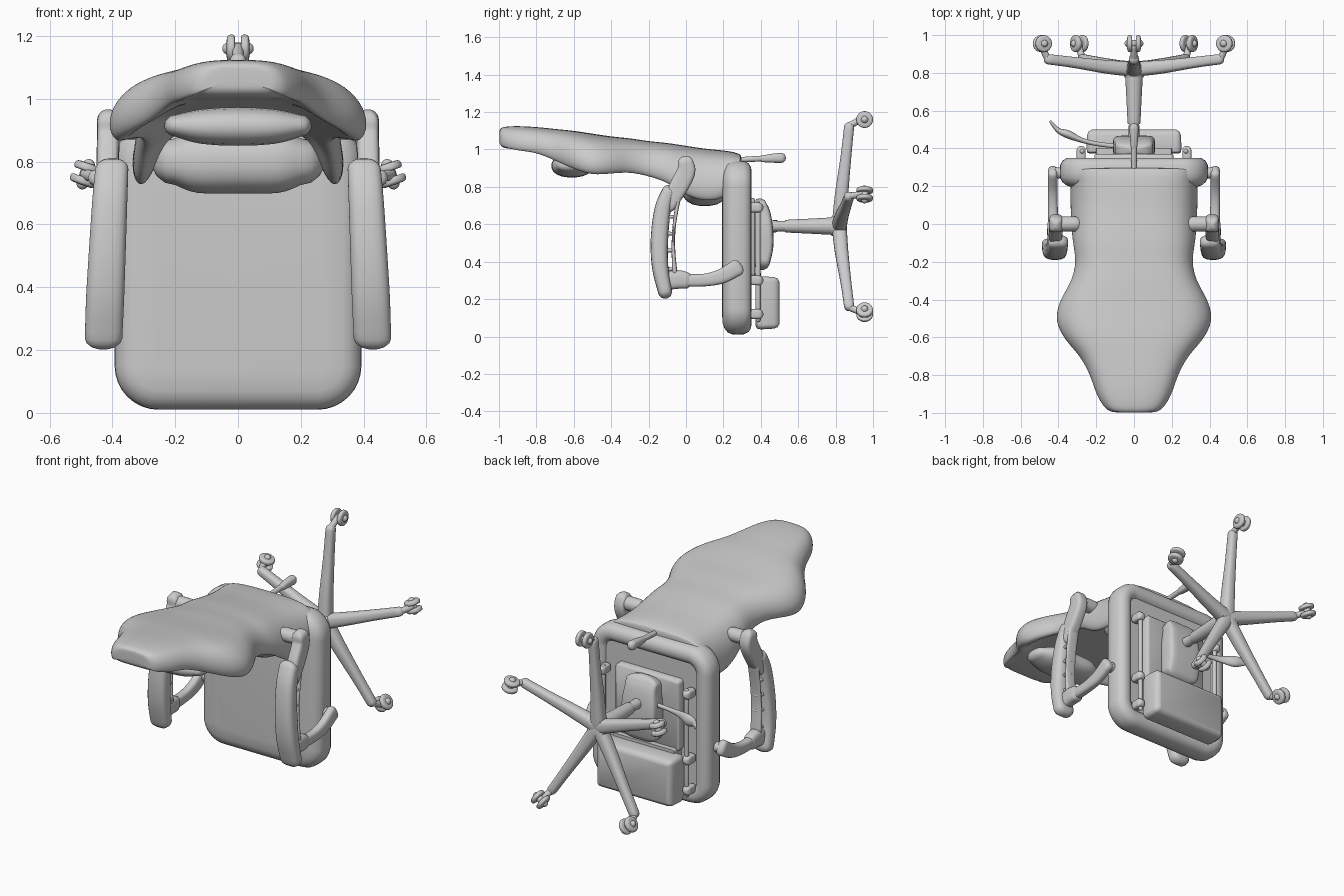
import bpy, bmesh
from math import sin, cos, pi, radians, copysign
from mathutils import Vector


def smooth_rows(rows, k=4):
    # Catmull-Rom interpolation of rows of numbers
    out = []
    for i in range(len(rows) - 1):
        a, b, c, d = (rows[max(0, min(len(rows) - 1, i + j))] for j in (-1, 0, 1, 2))
        for s in range(k):
            t = s / k
            out.append([0.5 * (2 * q + (r - p) * t + (2 * p - 5 * q + 4 * r - w) * t * t
                        + (3 * q - p - 3 * r + w) * t ** 3) for p, q, r, w in zip(a, b, c, d)])
    return out + [list(rows[-1])]


def loft(name, rings, angle=40, subsurf=0):
    bm = bmesh.new()
    vs = [[bm.verts.new(p) for p in r] for r in rings]
    n = len(vs[0])
    for a, b in zip(vs, vs[1:]):
        for i in range(n):
            bm.faces.new((a[i], a[(i + 1) % n], b[(i + 1) % n], b[i]))
    bm.faces.new(vs[0])
    bm.faces.new(vs[-1])
    bmesh.ops.recalc_face_normals(bm, faces=bm.faces)
    me = bpy.data.meshes.new(name)
    bm.to_mesh(me)
    bm.free()
    ob = bpy.data.objects.new(name, me)
    bpy.context.collection.objects.link(ob)
    bpy.ops.object.select_all(action='DESELECT')
    ob.select_set(True)
    bpy.context.view_layer.objects.active = ob
    if subsurf:
        bpy.ops.object.shade_smooth()
        ob.modifiers.new("sub", 'SUBSURF').levels = subsurf
        ob.modifiers["sub"].render_levels = subsurf
    else:
        bpy.ops.object.shade_smooth_by_angle(angle=radians(angle))
    return ob


def sweep(name, rows, u, p=2.0, n=20, rounded=True):
    # rows: x, y, z, half-size along u, half-size across; superellipse section
    rows = smooth_rows(rows)
    u = Vector(u).normalized()
    rings = []

    def ring(c, a, b, v):
        pts = []
        for i in range(n):
            t = 2 * pi * (i + 0.5) / n
            e = 2 / p
            pts.append(c + u * a * copysign(abs(cos(t)) ** e, cos(t))
                       + v * b * copysign(abs(sin(t)) ** e, sin(t)))
        return pts

    last = len(rows) - 1
    for i, (x, y, z, a, b) in enumerate(rows):
        t = (Vector(rows[min(i + 1, last)][:3]) - Vector(rows[max(i - 1, 0)][:3])).normalized()
        v = t.cross(u).normalized()
        c = Vector((x, y, z))
        caps = [(0, 1)]
        if rounded and i in (0, last):
            caps = [(sin(radians(k)) * min(a, b), cos(radians(k))) for k in (0, 25, 50, 70, 83)]
        if i == 0:
            caps = [(-o, s) for o, s in reversed(caps)]
        for o, s in caps:
            rings.append(ring(c + t * o, a * s, b * s, v))
    return loft(name, rings)


def slab(name, x, z, w, h, r, rows, n=6):
    # rounded rectangle in x-z lofted along y; rows: y, inset
    rings = []
    for y, d in rows:
        rr = max(r - d, 0.005)
        pts = []
        for q, (sx, sz) in enumerate(((1, 1), (-1, 1), (-1, -1), (1, -1))):
            for k in range(n + 1):
                t = (q + k / n) * pi / 2
                pts.append((x + sx * (w - d - rr) + rr * cos(t), y, z + sz * (h - d - rr) + rr * sin(t)))
        rings.append(pts)
    return loft(name, rings, 50)


# seat cushion, with a recessed panel underneath
slab("seat", 0, 0.475, 0.393, 0.465, 0.14,
     [(0.192, 0.12), (0.196, 0.06), (0.205, 0.035), (0.222, 0.013), (0.245, 0.002), (0.27, 0),
      (0.31, 0.002), (0.335, 0.014), (0.348, 0.035), (0.35, 0.06), (0.342, 0.085), (0.325, 0.095)], 8)

# winged backrest: y, half width, top, underside middle, wing bottom
back = [(-.998, .10, 1.10, 1.04, 1.04), (-.98, .15, 1.12, 1.01, 1.02), (-.9, .20, 1.125, 1.0, 1.0),
        (-.8, .235, 1.12, .995, .985), (-.7, .29, 1.11, .985, .945), (-.6, .375, 1.10, .975, .90),
        (-.5, .415, 1.085, .965, .87), (-.4, .39, 1.07, .955, .875), (-.3, .335, 1.06, .945, .88),
        (-.2, .312, 1.045, .935, .86), (-.1, .325, 1.035, .925, .825), (0, .335, 1.02, .915, .76),
        (.1, .338, 1.005, .905, .73), (.2, .338, .995, .9, .745), (.26, .325, .985, .9, .83),
        (.297, .28, .97, .92, .925)]
rings = []
for y, w, zt, zc, zb in smooth_rows(back, 2):
    d = zt - zb
    half = [(.3, zt), (.58, zt - .06 * d), (.8, zt - .17 * d), (.96, zt - .45 * d), (1.01, zt - .8 * d),
            (.95, zb - .01), (.85, zb), (.74, zc * .5 + zb * .5), (.6, zc), (.3, zc)]
    rings.append([(f * w, y, z) for f, z in half] + [(-f * w, y, z) for f, z in reversed(half)])
loft("backrest", rings, subsurf=2)

# pillows
sweep("head_pillow", [(-.20, -.62, .915, .07, .035), (-.12, -.61, .912, .105, .055), (0, -.61, .912, .11, .062),
                      (.12, -.61, .912, .105, .055), (.20, -.62, .915, .07, .035)], (0, 1, 0), 2.3)
sweep("lumbar_pillow", [(-.20, .1, .80, .10, .075), (-.13, .1, .80, .12, .1), (0, .1, .80, .125, .102),
                        (.13, .1, .80, .12, .1), (.20, .1, .80, .10, .075)], (0, 1, 0), 2.5)

# arms, one set per side
for s, side in ((1, "right"), (-1, "left")):
    X = (1, 0, 0)
    sweep(side + "_arm_pad", [(s * .402, -.095, .775, .053, .035), (s * .408, -.125, .68, .056, .044),
                              (s * .416, -.142, .52, .059, .047), (s * .423, -.138, .37, .061, .044),
                              (s * .428, -.112, .24, .06, .038)], X, 3)
    sweep(side + "_arm_upper", [(s * .413, -.003, .93, .036, .042), (s * .413, 0, .88, .036, .05),
                                (s * .415, -.045, .79, .036, .05), (s * .415, -.09, .70, .036, .035)], X, 4)
    sweep(side + "_arm_pivot", [(s * .31, 0, .91, .04, .04), (s * .40, 0, .91, .04, .04)], (0, 1, 0))
    sweep(side + "_arm_rib", [(s * .415, -.04, .74, .034, .012), (s * .415, -.062, .6, .034, .009),
                              (s * .417, -.068, .48, .034, .009), (s * .42, -.06, .34, .034, .014)], X, 3)
    for z in (.36, .46, .55, .64):
        sweep(side + "_arm_web", [(s * .416, -.11, z, .03, .012), (s * .416, -.065, z, .03, .009)], X, 3)
    sweep(side + "_arm_foot", [(s * .424, -.09, .30, .034, .05), (s * .424, -.04, .305, .036, .05),
                               (s * .424, .0, .30, .034, .045)], X, 3)
    sweep(side + "_arm_strut", [(s * .426, .0, .30, .028, .034), (s * .43, .1, .302, .026, .034),
                                (s * .43, .19, .322, .026, .04), (s * .43, .275, .37, .026, .045)], X, 3)
    sweep(side + "_arm_bolt", [(s * .36, .27, .365, .03, .03), (s * .42, .27, .365, .03, .03)], (0, 1, 0))
    # footrest rail and clamps
    sweep(side + "_rail", [(s * .275, .385, .09, .013, .013), (s * .275, .385, .71, .013, .013)], X)
    for z in (.12, .30, .69):
        sweep(side + "_rail_clamp", [(s * .28, .35, z, .024, .026), (s * .28, .39, z, .024, .026)], X, 4)

# under-seat plate, tilt mechanism and footrest
slab("mount_plate", 0, .53, .21, .21, .02, [(.32, 0), (.362, 0), (.37, .008)])
for_mech = [(0, .405, .40, .11, .045), (0, .412, .48, .11, .055), (0, .41, .58, .11, .055),
            (0, .403, .66, .10, .048), (0, .395, .70, .10, .038)]
sweep("tilt_mechanism", for_mech, (1, 0, 0), 6)
slab("footrest", 0, .18, .252, .142, .03,
     [(.372, .02), (.38, .004), (.40, 0), (.47, .004), (.49, .012), (.5, .03)])
slab("footrest_bracket", 0, .31, .2, .03, .01, [(.33, 0), (.40, 0)])

# recline lever behind the top edge, height lever at the side
sweep("recline_rod", [(0, .28, .945, .014, .014), (0, .42, .952, .016, .016)], (1, 0, 0))
sweep("recline_grip", [(0, .41, .95, .018, .018), (0, .46, .953, .022, .024), (0, .51, .955, .024, .027)],
      (1, 0, 0), 2.5)
sweep("height_lever", [(-.08, .41, .59, .012, .012), (-.20, .425, .59, .013, .012), (-.28, .445, .59, .022, .014),
                       (-.35, .475, .59, .034, .022), (-.40, .495, .595, .022, .014),
                       (-.44, .54, .60, .016, .008)], (0, 0, 1))

# gas column and hub
sweep("column", [(0, .42, .59, .032, .032), (0, .53, .59, .028, .028), (0, .535, .59, .034, .034),
                 (0, .65, .59, .040, .040), (0, .78, .59, .047, .047)], (1, 0, 0))
sweep("hub", [(0, .775, .59, .05, .05), (0, .81, .59, .06, .06), (0, .855, .59, .055, .055)],
      (1, 0, 0), rounded=False)

# five legs with twin-wheel casters
for i, (cx, cz) in enumerate(((0, 1.16), (.485, .76), (.29, .13), (-.29, .13), (-.485, .76))):
    d = Vector((cx, 0, cz - .59))
    tan = d.normalized().cross(Vector((0, 1, 0)))
    hub = Vector((0, .82, .59))
    steps = ((.02, 0, .042, .04), (.3, .012, .036, .036), (.65, .035, .029, .029), (.93, .052, .026, .027))
    sweep(f"leg_{i}", [(*(hub + d * f + Vector((0, y, 0))), a, b) for f, y, a, b in steps], tan, 2.6)
    c = Vector((cx, .955, cz))
    top = hub + d * .94 + Vector((0, .05, 0))
    sweep(f"caster_stem_{i}", [(*top, .018, .018), (*(c - Vector((0, .02, 0))), .018, .018)], tan)
    sweep(f"caster_axle_{i}", [(*(c - tan * .03), .02, .02), (*(c + tan * .03), .02, .02)], (0, 1, 0))
    for k in (-1, 1):
        rows = [(*(c + tan * k * o), r, r) for o, r in
                ((.010, .036), (.014, .044), (.028, .044), (.034, .038), (.036, .028))]
        sweep(f"caster_wheel_{i}", rows, (0, 1, 0), n=28, rounded=False)
